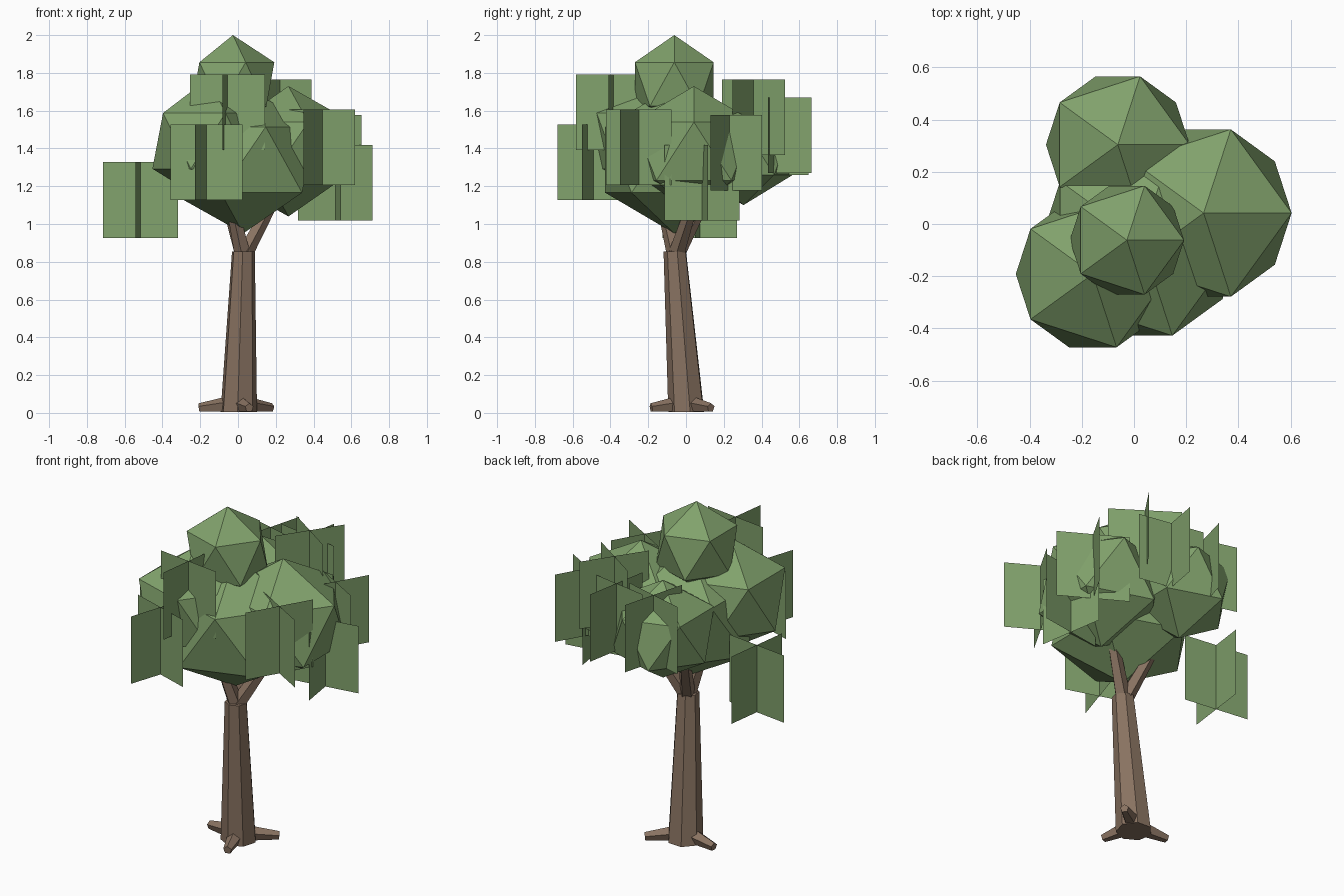
import bpy, bmesh, math
from mathutils import Vector, Matrix

if "Cube" in bpy.data.objects:
    bpy.data.objects.remove(bpy.data.objects["Cube"])


def material(name, color):
    m = bpy.data.materials.new(name)
    m.diffuse_color = (*color, 1)
    m.use_nodes = True
    m.node_tree.nodes["Principled BSDF"].inputs["Base Color"].default_value = m.diffuse_color
    return m


BARK = material("bark", (0.25, 0.17, 0.12))
LEAF = material("leaf", (0.22, 0.36, 0.15))


def make(name, bm, mat):
    me = bpy.data.meshes.new(name)
    bm.to_mesh(me)
    bm.free()
    me.materials.append(mat)
    ob = bpy.data.objects.new(name, me)
    bpy.context.collection.objects.link(ob)
    return ob


def limb(name, a, b, r1, r2, sides):
    """Tapered straight limb from a to b."""
    a, b = Vector(a), Vector(b)
    d = b - a
    mat = Matrix.Translation((a + b) / 2) @ d.to_track_quat('Z', 'Y').to_matrix().to_4x4()
    bm = bmesh.new()
    bmesh.ops.create_cone(bm, cap_ends=True, segments=sides, radius1=r1,
                          radius2=r2, depth=d.length, matrix=mat)
    return make(name, bm, BARK)


# Leaning trunk with seven sides and level ends
SIDES = 7
bm = bmesh.new()
rings = []
for cx, cy, z, r in ((0.003, 0.005, 0.005, 0.099), (0.028, -0.057, 0.855, 0.062)):
    ring = []
    for i in range(SIDES):
        t = math.radians(-93) + math.tau * i / SIDES
        ring.append(bm.verts.new((cx + r * math.cos(t), cy + r * math.sin(t), z)))
    rings.append(ring)
for i in range(SIDES):
    j = (i + 1) % SIDES
    bm.faces.new((rings[0][i], rings[0][j], rings[1][j], rings[1][i]))
bm.faces.new(rings[0][::-1])
bm.faces.new(rings[1])
make("trunk", bm, BARK)

# Roots spreading over the ground
for i, (x, y) in enumerate(((0.06, -0.185), (0.178, 0.132), (-0.205, 0.03))):
    limb(f"root_{i + 1}", (x * 0.2, y * 0.2, 0.045), (x, y, 0.027), 0.045, 0.024, 5)

# Forked branches reaching into the crown
for i, (x, y) in enumerate(((0.17, 0.03), (-0.05, 0.08), (-0.03, -0.12))):
    limb(f"branch_{i + 1}", (0.028, -0.055, 0.83), (x, y, 1.09), 0.045, 0.032, 5)

# Crown of twenty-sided leaf clumps: centre, width radius, height radius
clumps = {
    "leaf_clump_top": ((-0.027, -0.062, 1.74), 0.245, 0.26),
    "leaf_clump_right": ((0.267, 0.042, 1.385), 0.377, 0.345),
    "leaf_clump_back": ((-0.062, 0.304, 1.39), 0.308, 0.29),
    "leaf_clump_left": ((-0.158, -0.192, 1.44), 0.33, 0.33),
    "leaf_clump_middle": ((0.028, -0.062, 1.34), 0.43, 0.39),
}
for name, (c, r, h) in clumps.items():
    bm = bmesh.new()
    bmesh.ops.create_icosphere(bm, subdivisions=1, radius=1,
                               matrix=Matrix.Translation(c) @ Matrix.Diagonal((r, r, h, 1)))
    make(name, bm, LEAF)

# Crossed upright leaf cards: x, y, z, turn in degrees
cards = [
    (-0.517, 0.073, 1.127, -7.5),
    (-0.167, -0.490, 1.328, -18),
    (-0.056, -0.385, 1.592, -7.5),
    (0.447, -0.250, 1.407, -30),
    (0.515, 0.085, 1.219, 9),
    (0.480, 0.230, 1.378, -30),
    (0.222, 0.357, 1.566, -34),
    (0.130, 0.468, 1.471, -10),
    (-0.105, 0.455, 1.460, -15),
]
H = 0.2
for i, (x, y, z, deg) in enumerate(cards):
    bm = bmesh.new()
    for turn in (deg, deg + 90):
        u = Vector((math.cos(math.radians(turn)), math.sin(math.radians(turn)), 0)) * H
        up = Vector((0, 0, H))
        c = Vector((x, y, z))
        bm.faces.new([bm.verts.new(p) for p in
                      (c - u - up, c + u - up, c + u + up, c - u + up)])
    make(f"leaf_card_{i + 1}", bm, LEAF)
